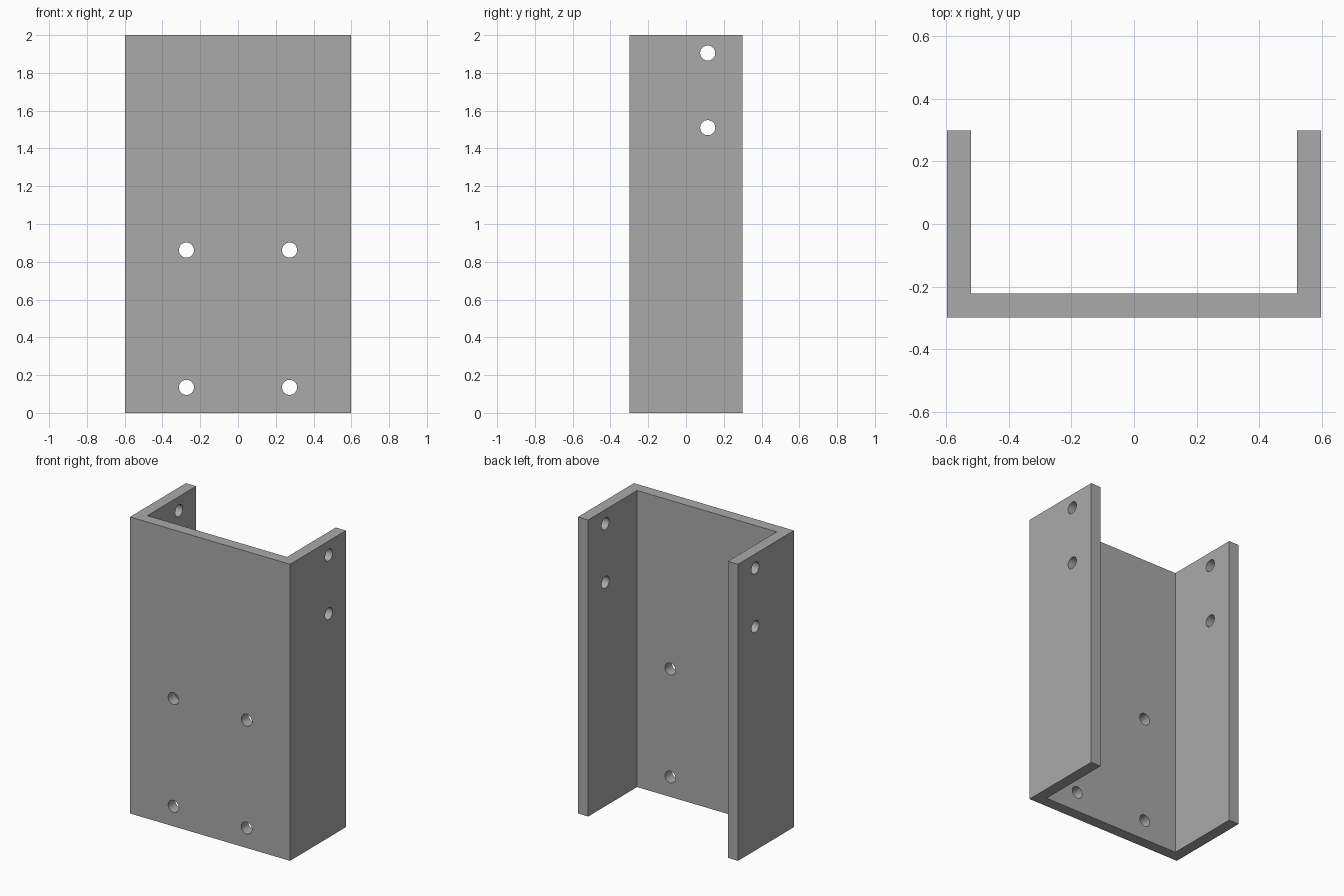
import bpy
import bmesh
from math import pi
from mathutils import Matrix

cube = bpy.data.objects.get("Cube")
if cube:
    bpy.data.objects.remove(cube)

# Plain grey metal
metal = bpy.data.materials.new("grey_metal")
metal.use_nodes = True
grey = (0.40, 0.40, 0.40, 1)
metal.diffuse_color = grey
metal.node_tree.nodes["Principled BSDF"].inputs["Base Color"].default_value = grey

HALF_W, HALF_D, HEIGHT, WALL = 0.597, 0.298, 2.0, 0.076
HOLE_R = 0.04


def add_object(name, bm):
    bmesh.ops.recalc_face_normals(bm, faces=bm.faces)
    mesh = bpy.data.meshes.new(name)
    bm.to_mesh(mesh)
    bm.free()
    mesh.materials.append(metal)
    obj = bpy.data.objects.new(name, mesh)
    bpy.context.collection.objects.link(obj)
    return obj


# U-shaped channel: profile extruded upwards, open at the back
inner = HALF_W - WALL
half = [(HALF_W, -HALF_D), (HALF_W, HALF_D), (inner, HALF_D), (inner, WALL - HALF_D)]
profile = half + [(-x, y) for x, y in reversed(half)]
bm = bmesh.new()
base = bm.faces.new([bm.verts.new((x, y, 0)) for x, y in profile])
top = bmesh.ops.extrude_face_region(bm, geom=[base], use_keep_orig=True)["geom"]
bmesh.ops.translate(bm, vec=(0, 0, HEIGHT),
                    verts=[v for v in top if isinstance(v, bmesh.types.BMVert)])
channel = add_object("channel_bracket", bm)

# Screw holes: four through the front plate, two through each side flange
bm = bmesh.new()


def drill(centre, axis, depth):
    place = Matrix.Translation(centre) @ Matrix.Rotation(pi / 2, 4, axis)
    bmesh.ops.create_cone(bm, cap_ends=True, segments=32, radius1=HOLE_R,
                          radius2=HOLE_R, depth=depth, matrix=place)


for side in (-1, 1):
    for z in (0.135, 0.862):
        drill((side * 0.273, -HALF_D, z), 'X', 0.3)
    for z in (1.51, 1.905):
        drill((side * HALF_W, 0.115, z), 'Y', 0.3)
cutter = add_object("hole_cutter", bm)
cutter.hide_render = True

cut = channel.modifiers.new("screw_holes", 'BOOLEAN')
cut.operation = 'DIFFERENCE'
cut.solver = 'EXACT'
cut.object = cutter

# Bake the holes, then smooth only their round walls
bpy.context.view_layer.objects.active = channel
channel.select_set(True)
bpy.ops.object.modifier_apply(modifier=cut.name)
bpy.data.objects.remove(cutter)
bpy.ops.object.shade_smooth_by_angle(angle=pi / 6)
